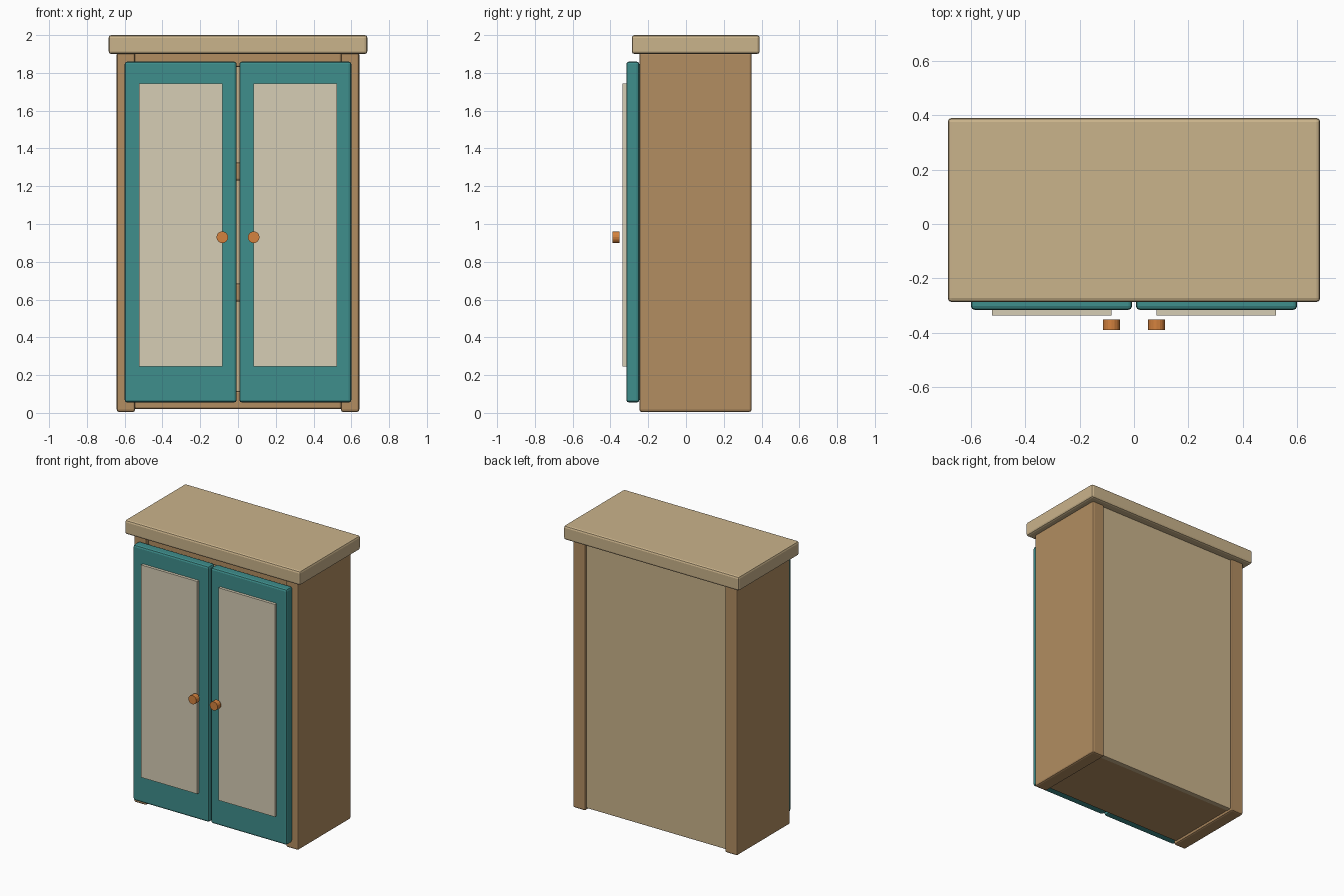
import bpy, math

if "Cube" in bpy.data.objects:
    bpy.data.objects.remove(bpy.data.objects["Cube"])


def material(name, rgb):
    # sRGB 0-255 to linear viewport colour
    m = bpy.data.materials.new(name)
    m.diffuse_color = [((c / 255 + 0.055) / 1.055) ** 2.4 for c in rgb] + [1]
    m.use_nodes = True
    m.node_tree.nodes["Principled BSDF"].inputs["Base Color"].default_value = m.diffuse_color
    return m


WOOD = material("wood", (178, 141, 97))
PALE = material("pale_wood", (202, 179, 139))
TEAL = material("teal_paint", (62, 142, 140))
CREAM = material("cream_panel", (214, 205, 181))
COPPER = material("copper", (212, 130, 62))


def box(name, x, y, z, mat, bevel=0.0):
    """Box from (min, max) ranges with optional rounded edges."""
    spans = (x, y, z)
    bpy.ops.mesh.primitive_cube_add(size=1, location=[(a + b) / 2 for a, b in spans])
    ob = bpy.context.object
    ob.name = name
    ob.scale = [b - a for a, b in spans]
    bpy.ops.object.transform_apply(location=False, rotation=False, scale=True)
    ob.data.materials.append(mat)
    if bevel:
        mod = ob.modifiers.new("bevel", 'BEVEL')
        mod.width = bevel
        mod.segments = 2
    return ob


def span(side, a, b):
    """Mirror an x range to the chosen side."""
    return tuple(sorted((side * a, side * b)))


# carcass: cornice slab, back panel, horizontal boards
box("top_slab", (-0.685, 0.685), (-0.287, 0.39), (1.9, 2.0), PALE, 0.014)
box("back_panel", (-0.547, 0.547), (0.295, 0.333), (0.02, 1.91), PALE, 0.006)
boards = {"bottom_board": 0.02, "lower_shelf": 0.59,
          "upper_shelf": 1.23, "top_board": 1.83}
for name, z in boards.items():
    box(name, (-0.547, 0.547), (-0.225, 0.315), (z, z + 0.095), WOOD, 0.01)

# mirrored sides, doors, inset panels and knobs
for label, s in (("left", -1), ("right", 1)):
    box(label + "_side", span(s, 0.545, 0.642), (-0.247, 0.347), (0.005, 1.91), WOOD, 0.012)
    box(label + "_door", span(s, 0.007, 0.6), (-0.316, -0.247), (0.055, 1.86), TEAL, 0.014)
    box(label + "_door_panel", span(s, 0.083, 0.523), (-0.336, -0.305), (0.245, 1.745), CREAM)
    bpy.ops.mesh.primitive_cylinder_add(vertices=16, radius=0.031, depth=0.038,
                                        location=(s * 0.083, -0.371, 0.93),
                                        rotation=(math.pi / 2, 0, 0))
    knob = bpy.context.object
    knob.name = label + "_knob"
    knob.data.materials.append(COPPER)
